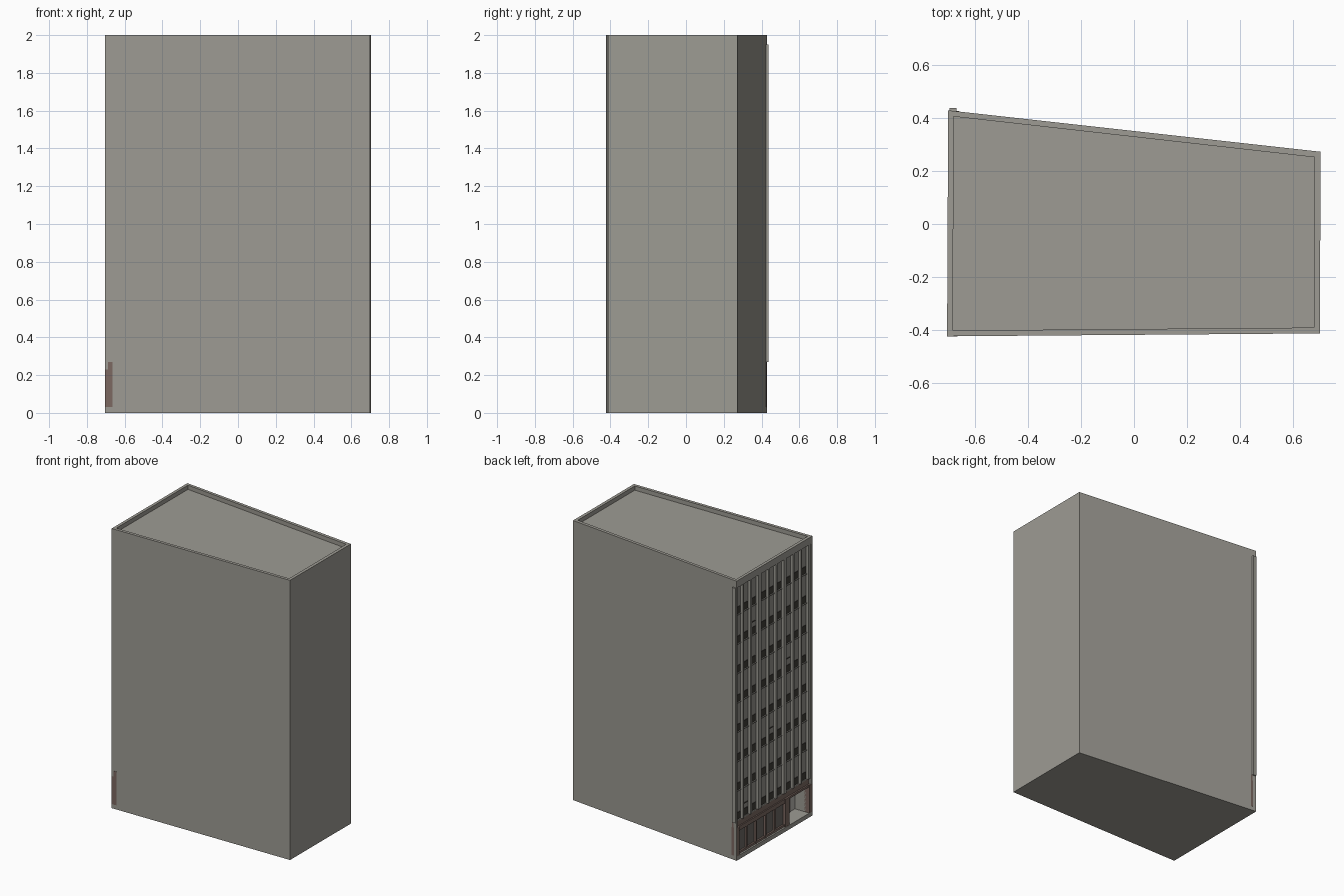
import bpy, bmesh
from mathutils import Vector

cube = bpy.data.objects.get("Cube")
if cube:
    bpy.data.objects.remove(cube, do_unlink=True)


def material(name, r, g, b):
    m = bpy.data.materials.new(name)
    m.use_nodes = True
    m.diffuse_color = (r, g, b, 1)
    m.node_tree.nodes["Principled BSDF"].inputs["Base Color"].default_value = (r, g, b, 1)
    return m


WALL = material("warm grey concrete", 0.34, 0.33, 0.295)
PANEL = material("grey facade panel", 0.29, 0.28, 0.255)
DARK = material("dark window", 0.05, 0.045, 0.038)
BROWN = material("brown stone", 0.20, 0.14, 0.12)
GLASS = material("shop glass", 0.15, 0.135, 0.125)
LIGHT = material("pale entrance", 0.48, 0.47, 0.43)


def finish(name, bm, mat):
    bmesh.ops.recalc_face_normals(bm, faces=bm.faces)
    mesh = bpy.data.meshes.new(name)
    bm.to_mesh(mesh)
    bm.free()
    mesh.materials.append(mat)
    ob = bpy.data.objects.new(name, mesh)
    bpy.context.collection.objects.link(ob)
    return ob


def facade_x(y):
    """Outer face of the slightly skewed windowed side."""
    return -0.702 + 0.005 * y


def boxes(name, mat, items):
    """Blocks on the windowed side: (y0, y1, z0, z1, depth in front, depth behind)."""
    bm = bmesh.new()
    for y0, y1, z0, z1, d0, d1 in items:
        foot = [(facade_x(y0) + d0, y0), (facade_x(y0) + d1, y0),
                (facade_x(y1) + d1, y1), (facade_x(y1) + d0, y1)]
        face = bm.faces.new([bm.verts.new((x, y, z0)) for x, y in foot])
        top = bmesh.ops.extrude_face_region(bm, geom=[face])
        verts = [v for v in top["geom"] if isinstance(v, bmesh.types.BMVert)]
        bmesh.ops.translate(bm, verts=verts, vec=(0, 0, z1 - z0))
    return finish(name, bm, mat)


# Tapered tower with a sunken roof behind a parapet
bm = bmesh.new()
plan = [(-0.704, -0.423), (0.70, -0.412), (0.703, 0.272), (-0.70, 0.428)]
base = bm.faces.new([bm.verts.new((x, y, 0)) for x, y in plan])
ext = bmesh.ops.extrude_face_region(bm, geom=[base])
bmesh.ops.translate(bm, vec=(0, 0, 2), verts=[v for v in ext["geom"] if isinstance(v, bmesh.types.BMVert)])
bm.normal_update()
bmesh.ops.recalc_face_normals(bm, faces=bm.faces)
roof = max(bm.faces, key=lambda f: f.calc_center_median().z)
bmesh.ops.inset_region(bm, faces=[roof], thickness=0.031)
pit = bmesh.ops.extrude_face_region(bm, geom=[roof])
bmesh.ops.translate(bm, vec=(0, 0, -0.03), verts=[v for v in pit["geom"] if isinstance(v, bmesh.types.BMVert)])
if roof.is_valid:
    bmesh.ops.delete(bm, geom=[roof], context="FACES")
tower = finish("tower", bm, WALL)

# Recess for the facade and a deeper one for the entrance
cuts = [("facade_cutter", (-0.408, 0.418, 0.03, 1.95, -0.1, 0.03)),
        ("entrance_cutter", (-0.39, -0.17, 0.03, 0.22, -0.1, 0.12))]
for name, size in cuts:
    cutter = boxes(name, WALL, [size])
    cutter.hide_render = True
    cutter.hide_viewport = True
    cutter.display_type = "WIRE"
    mod = tower.modifiers.new(name, "BOOLEAN")
    mod.operation = "DIFFERENCE"
    mod.solver = "EXACT"
    mod.object = cutter

# Three bays of three window columns
columns = [bay + k * 0.086 for bay in (-0.262, 0.015, 0.302) for k in (-1, 0, 1)]
rows = [0.30 + 0.21 * k for k in range(8)]
boxes("facade_panels", PANEL, [(y - 0.036, y + 0.036, 0.27, 1.95, 0.023, 0.031) for y in columns])
boxes("windows", DARK, [(y - 0.03, y + 0.03, z - 0.025, z + 0.025, 0.02, 0.028)
                        for y in columns for z in rows])
boxes("window_sills", WALL, [(y - 0.032, y + 0.032, z - 0.032, z - 0.025, 0.014, 0.028)
                             for y in columns for z in rows])

# Slim mullions inside each bay, broader piers between and beside bays
piers = [((a + b) / 2, 0.007 if b - a < 0.09 else 0.015) for a, b in zip(columns, columns[1:])]
piers += [(columns[0] - 0.05, 0.012), (columns[-1] + 0.04, 0.008)]
boxes("facade_piers", WALL, [(y - w, y + w, 0.27, 1.95, 0.004, 0.031) for y, w in piers])

# A few half-lowered blinds
boxes("blind_edges", DARK, [(columns[c] - 0.03, columns[c] + 0.03, z, z + 0.006, 0.019, 0.024)
                            for c, z in ((6, 1.62), (2, 1.21), (4, 0.785), (7, 0.36))])

# Brown ground-floor surround, wrapping round both corners
boxes("ground_floor_frame", BROWN, [
    (-0.424, -0.39, 0.03, 0.23, -0.001, 0.04),
    (-0.424, 0.425, 0.23, 0.27, 0.015, 0.04),
    (0.395, 0.4255, 0.03, 0.23, -0.001, 0.04),
    (-0.17, -0.125, 0.03, 0.23, 0.002, 0.04),
    (-0.39, -0.17, 0.215, 0.23, 0.004, 0.04),
    (-0.125, 0.395, 0.20, 0.23, 0.006, 0.04)])

# Shop windows with dividers and a low rail
boxes("shop_windows", GLASS, [(-0.125, 0.395, 0.03, 0.20, 0.024, 0.032)])
boxes("shop_dividers", BROWN, [(y - 0.006, y + 0.006, 0.03, 0.20, 0.01, 0.03)
                               for y in (-0.02, 0.085, 0.19, 0.295)]
      + [(-0.125, 0.395, 0.03, 0.045, 0.012, 0.03)])

# Entrance lining and doors
boxes("entrance_back", LIGHT, [(-0.388, -0.172, 0.032, 0.215, 0.113, 0.121)])
boxes("entrance_doors", GLASS, [(-0.33, -0.285, 0.032, 0.17, 0.108, 0.114),
                                (-0.279, -0.234, 0.032, 0.17, 0.108, 0.114)])
